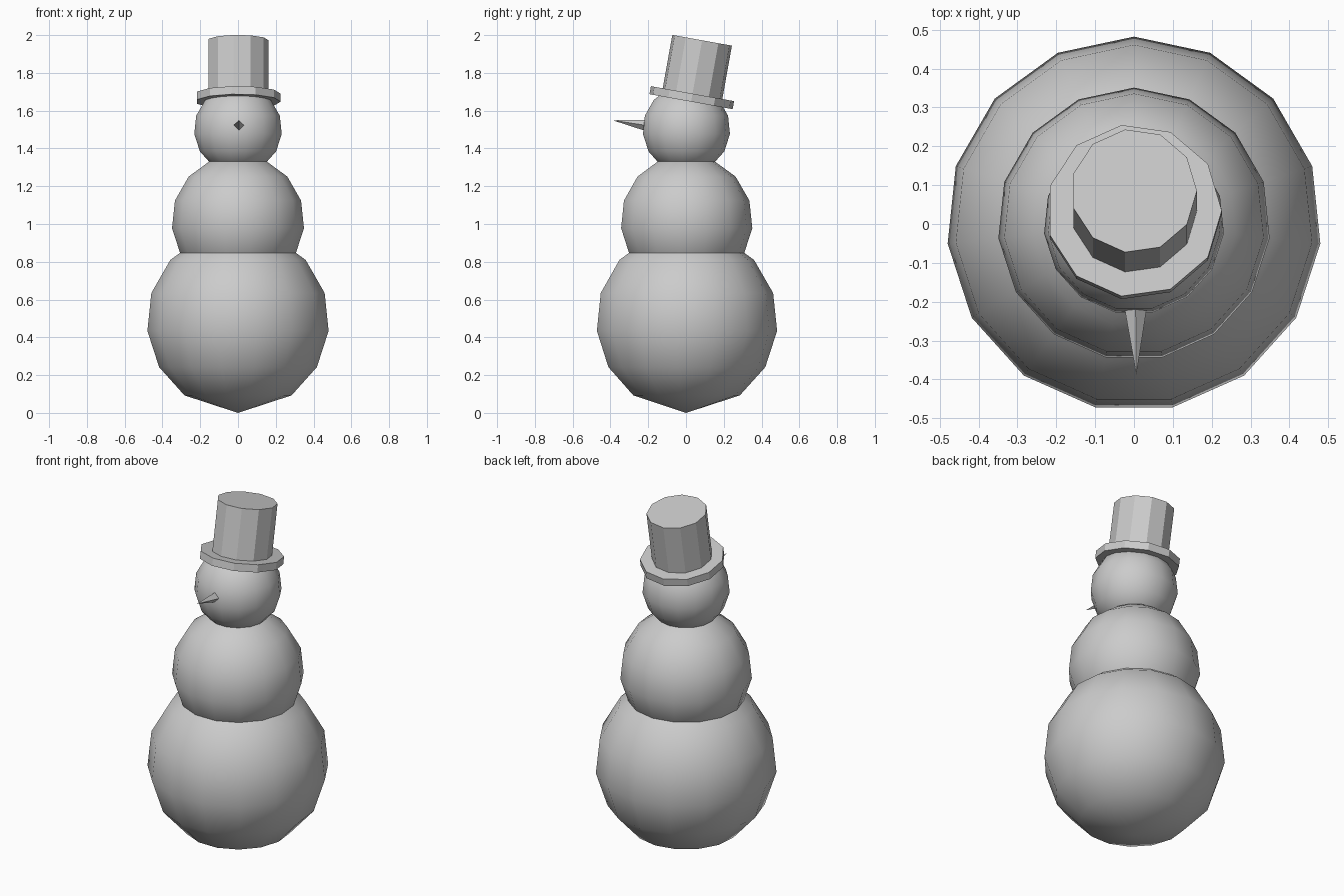
import bpy, bmesh
from math import sin, cos, pi, radians
from mathutils import Matrix, Vector

cube = bpy.data.objects.get("Cube")
if cube:
    bpy.data.objects.remove(cube)

grey = bpy.data.materials.new("plain grey")
grey.use_nodes = True
colour = (0.6, 0.6, 0.6, 1)
grey.diffuse_color = colour
grey.node_tree.nodes["Principled BSDF"].inputs["Base Color"].default_value = colour


def lathe(name, profile, sides, start=0.0, matrix=Matrix(), smooth=False):
    """Spin (radius, height) points around z; a radius of 0 makes a pole."""
    bm = bmesh.new()
    rings = []
    for r, z in profile:
        count = sides if r > 0 else 1
        angles = [start + 2 * pi * i / sides for i in range(count)]
        rings.append([bm.verts.new((r * cos(a), r * sin(a), z)) for a in angles])
    for low, high in zip(rings, rings[1:]):
        for i in range(sides):
            j = (i + 1) % sides
            corners = [low[i % len(low)], low[j % len(low)],
                       high[j % len(high)], high[i % len(high)]]
            bm.faces.new(list(dict.fromkeys(corners)))
    for ring in (rings[0], rings[-1]):
        if len(ring) > 1:
            bm.faces.new(ring)
    bmesh.ops.recalc_face_normals(bm, faces=bm.faces)
    for face in bm.faces:
        face.smooth = smooth
    bm.transform(matrix)
    mesh = bpy.data.meshes.new(name)
    bm.to_mesh(mesh)
    bm.free()
    mesh.materials.append(grey)
    obj = bpy.data.objects.new(name, mesh)
    bpy.context.collection.objects.link(obj)
    return obj


# Three stacked snowballs with evenly stepped rings and a pointed underside
def snowball(name, radius, centre):
    sides = 15
    angles = [2 * pi * k / sides for k in range(1, 7)]
    profile = [(0, centre - radius)]
    profile += [(radius * sin(a), centre + radius * cos(a)) for a in reversed(angles)]
    profile.append((0, centre + radius))
    lathe(name, profile, sides, start=pi / 2, smooth=True)


snowball("body_bottom", 0.485, 0.485)
snowball("body_middle", 0.353, 1.015)
snowball("head", 0.234, 1.501)

# Top hat, tipped backwards: brim and crown share one axis
tilt = Matrix.Translation((0, 0.0345, 1.690)) @ Matrix.Rotation(radians(-10.2), 4, 'X')
lathe("hat_brim", [(0.226, -0.043), (0.226, 0)], 11, matrix=tilt)
lathe("hat_crown", [(0.162, -0.02), (0.162, 0.287)], 11, matrix=tilt)

# Pointed four-sided nose, tipped slightly up
base, tip = Vector((0.004, -0.19, 1.519)), Vector((0.006, -0.388, 1.549))
axis = tip - base
aim = Matrix.Translation(base) @ axis.to_track_quat('Z', 'Y').to_matrix().to_4x4()
lathe("nose", [(0.033, 0), (0, axis.length)], 4, matrix=aim)
